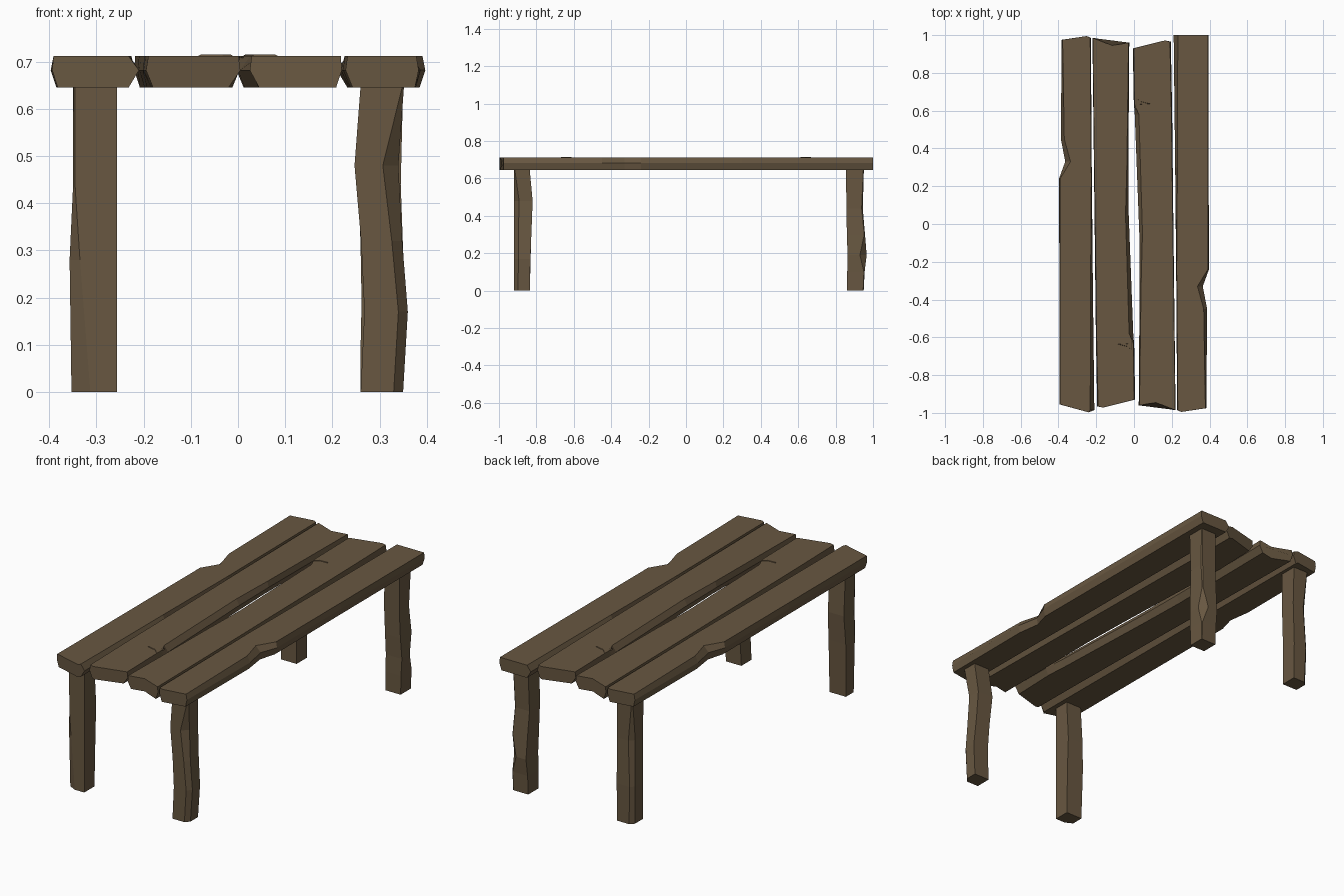
import bpy, bmesh

wood = bpy.data.materials.new("weathered brown wood")
wood.diffuse_color = (0.138, 0.096, 0.053, 1)

Z0, ZM, Z1 = 0.645, 0.682, 0.712   # underside, side ridge and top of the planks


def loft(name, rings):
    """Skin a list of equal-length point rings and cap both ends."""
    bm = bmesh.new()
    vs = [[bm.verts.new(p) for p in r] for r in rings]
    n = len(rings[0])
    for a, b in zip(vs, vs[1:]):
        for i in range(n):
            j = (i + 1) % n
            bm.faces.new((a[i], a[j], b[j], b[i]))
    bm.faces.new(vs[0])
    bm.faces.new(vs[-1])
    bmesh.ops.remove_doubles(bm, verts=bm.verts, dist=0.0004)
    bmesh.ops.recalc_face_normals(bm, faces=bm.faces)
    me = bpy.data.meshes.new(name)
    bm.to_mesh(me)
    bm.free()
    me.materials.append(wood)
    ob = bpy.data.objects.new(name, me)
    bpy.context.collection.objects.link(ob)
    return ob


def plank(name, stations, turn=1):
    """Station: left x,y / middle x,y / right x,y / top insets l,r / bottom insets l,r."""
    rings = []
    for xl, yl, xc, yc, xr, yr, tl, tr, bl, br in stations:
        ring = [(xl + tl, yl, Z1), (xc, yc, Z1), (xr - tr, yr, Z1), (xr, yr, ZM),
                (xr - br, yr, Z0), (xc, yc, Z0), (xl + bl, yl, Z0), (xl, yl, ZM)]
        rings.append([(x * turn, y * turn, z) for x, y, z in ring])
    return loft(name, rings)


# outer planks: notched outside edge; the right one is the left one turned round
outer = [
    (-.383, .975, -.25, .995, -.228, .985, .005, .004, .008, .015),
    (-.387, .45, -.25, .45, -.225, .45, .018, .003, .010, .015),
    (-.364, .33, -.25, .33, -.224, .33, .028, .003, .004, .015),
    (-.397, .24, -.25, .24, -.223, .24, .006, .003, .012, .015),
    (-.395, -.30, -.25, -.30, -.218, -.30, .004, .012, .012, .018),
    (-.394, -.955, -.24, -.997, -.210, -.985, .003, .022, .012, .022),
]
plank("left_outer_plank", outer)
last = list(outer[-1])
last[1] = last[3] = last[5] = -1.0
plank("right_outer_plank", outer[:-1] + [last], -1)

# inner planks: wavy inside edge with a step at the knot
inner = [
    (-.220, .985, -.115, .945, -.025, .960, .002, .004, .012, .020),
    (-.212, .30, -.115, .30, -.030, .30, .002, .008, .014, .020),
    (-.209, .05, -.115, .05, -.028, .05, .003, .017, .016, .015),
    (-.202, -.58, -.115, -.58, -.004, -.58, .004, .022, .018, .015),
    (-.201, -.63, -.115, -.63, .000, -.63, .004, .004, .018, .015),
    (-.200, -.69, -.115, -.69, .003, -.69, .004, .006, .018, .015),
    (-.195, -.965, -.165, -.972, .005, -.930, .005, .004, .015, .025),
]
for side, turn in (("left", 1), ("right", -1)):
    plank(side + "_inner_plank", inner, turn)
    # small raised knot sliver next to the step
    base = [(-.095, -.636), (-.03, -.632), (-.004, -.605), (-.004, -.675), (-.03, -.652)]
    loft(side + "_knot", [
        [(x * turn, y * turn, Z1 - .004) for x, y in base],
        [((x * .7 - .012) * turn, (y * .7 - .192) * turn, Z1 + .003) for x, y in base]])


def leg(name, sx, sy, sections):
    """Section: z, inner x, outer x, inner y, outer y, chamfer x, chamfer y."""
    rings = []
    for z, xi, xo, yi, yo, cx, cy in sections:
        pts = [(xi, yi), (xo, yi), (xo, yo - cy), (xo - cx, yo), (xi, yo)]
        rings.append([(sx * x, sy * y, z) for x, y in pts])
    return loft(name, rings)


# four hewn legs
leg("front_right_leg", 1, -1, [
    (0, .260, .350, .835, .920, .020, .022),
    (.17, .268, .360, .832, .920, .020, .024),
    (.32, .261, .348, .826, .920, .022, .024),
    (.48, .247, .340, .820, .920, .033, .028),
    (.65, .260, .352, .836, .920, .003, .004)])
leg("front_left_leg", -1, -1, [
    (0, .257, .353, .835, .920, .040, .020),
    (.28, .256, .357, .828, .920, .022, .016),
    (.43, .256, .350, .822, .920, .005, .012),
    (.65, .257, .349, .836, .920, .003, .004)])
leg("back_right_leg", 1, 1, [
    (0, .260, .350, .862, .950, .003, .003),
    (.10, .260, .352, .862, .955, .004, .004),
    (.19, .262, .356, .864, .966, .036, .036),
    (.30, .260, .350, .860, .957, .004, .004),
    (.44, .256, .345, .858, .945, .006, .006),
    (.65, .260, .350, .855, .951, .003, .003)])
leg("back_left_leg", -1, 1, [
    (0, .260, .350, .862, .948, .020, .020),
    (.20, .260, .354, .864, .952, .018, .018),
    (.44, .258, .348, .858, .946, .024, .024),
    (.65, .260, .350, .855, .950, .004, .004)])
